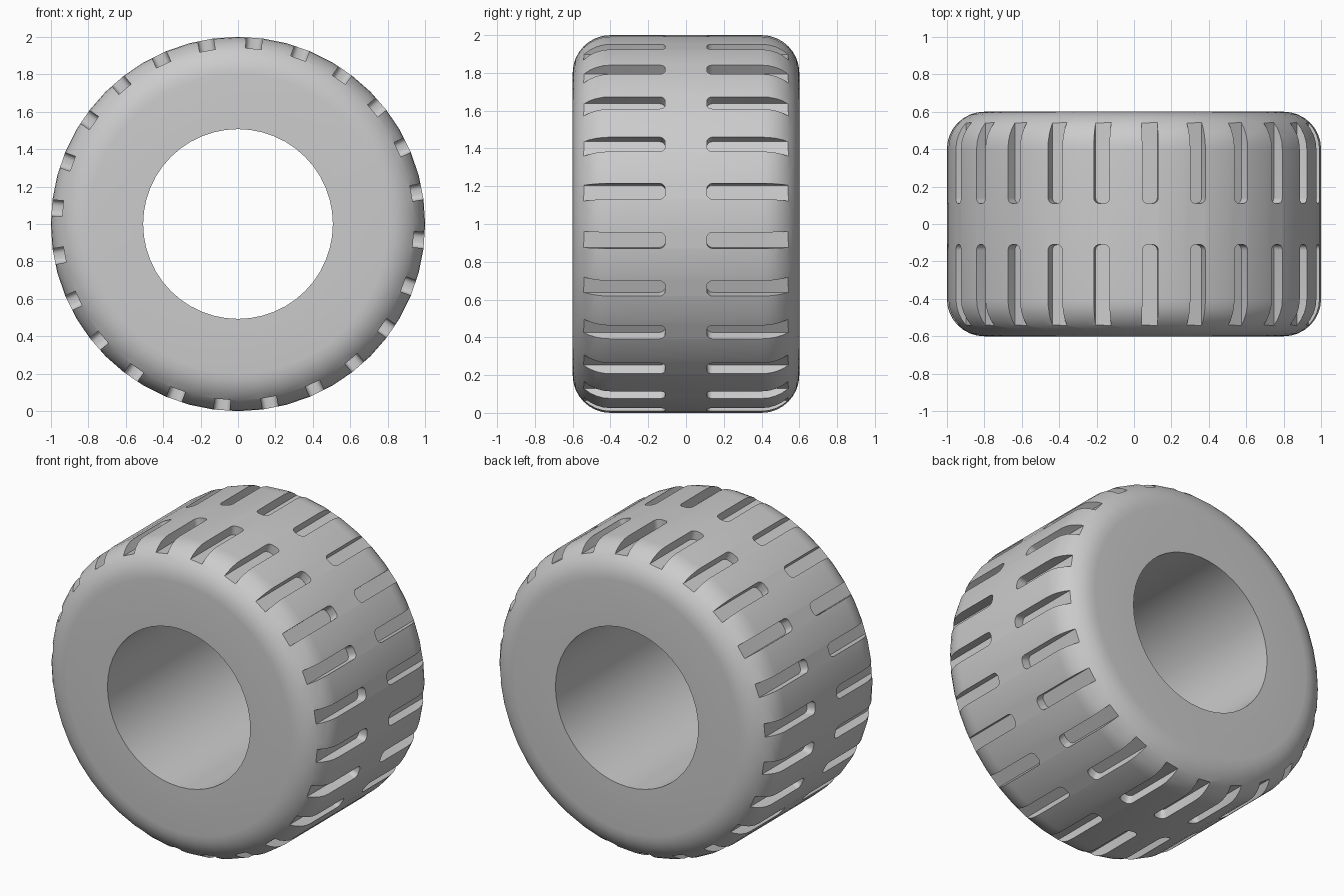
import bpy, bmesh
from math import pi, sin, cos, radians
from mathutils import Matrix, Vector

if "Cube" in bpy.data.objects:
    bpy.data.objects.remove(bpy.data.objects["Cube"], do_unlink=True)

RADIUS, HOLE, HALF_WIDTH, SHOULDER = 1.0, 0.507, 0.6, 0.2
SEGMENTS, SHOULDER_STEPS = 48, 8
SLOTS, SLOT_OFFSET = 24, 5
SLOT_WIDTH, SLOT_START, SLOT_FLOOR, SLOT_ROUND = 0.085, 0.11, 0.94, 0.03

rubber = bpy.data.materials.new("grey rubber")
rubber.use_nodes = True
colour = (0.6, 0.6, 0.6, 1)
rubber.diffuse_color = colour
rubber.node_tree.nodes["Principled BSDF"].inputs["Base Color"].default_value = colour


def make_object(name, bm):
    bmesh.ops.recalc_face_normals(bm, faces=bm.faces)
    mesh = bpy.data.meshes.new(name)
    bm.to_mesh(mesh)
    bm.free()
    mesh.materials.append(rubber)
    obj = bpy.data.objects.new(name, mesh)
    bpy.context.collection.objects.link(obj)
    obj.location.z = RADIUS
    return obj


def bridge(bm, ring_a, ring_b):
    for i in range(len(ring_a)):
        bm.faces.new((ring_a[i - 1], ring_a[i], ring_b[i], ring_b[i - 1]))


# Tyre body: rounded section turned about the y axis
half = [(HOLE, HALF_WIDTH)]
for i in range(SHOULDER_STEPS + 1):
    a = pi / 2 * i / SHOULDER_STEPS
    half.append((RADIUS - SHOULDER + SHOULDER * sin(a),
                 HALF_WIDTH - SHOULDER + SHOULDER * cos(a)))
section = half + [(r, -y) for r, y in reversed(half)]

bm = bmesh.new()
rings = []
for k in range(SEGMENTS):
    turn = Matrix.Rotation(2 * pi * k / SEGMENTS, 3, 'Y')
    rings.append([bm.verts.new(turn @ Vector((0, y, r))) for r, y in section])
for k in range(SEGMENTS):
    bridge(bm, rings[k - 1], rings[k])
tyre = make_object("tyre", bm)

# Tread slot cutters: blocks with a rounded inner end, open at the shoulder
end = [(SLOT_WIDTH / 2, HALF_WIDTH + 0.1)]
for i in range(5):
    a = pi / 2 * i / 4
    end.append((SLOT_WIDTH / 2 - SLOT_ROUND * (1 - cos(a)),
                SLOT_START + SLOT_ROUND * (1 - sin(a))))
outline = end + [(-x, y) for x, y in reversed(end)]

bm = bmesh.new()
for k in range(SLOTS):
    turn = Matrix.Rotation(radians(SLOT_OFFSET + k * 360 / SLOTS), 3, 'Y')
    for side in (-1, 1):
        floor, top = [[bm.verts.new(turn @ Vector((x, side * y, z))) for x, y in outline]
                      for z in (SLOT_FLOOR, RADIUS + 0.1)]
        bridge(bm, floor, top)
        bm.faces.new(floor)
        bm.faces.new(top)
cutter = make_object("slot_cutter", bm)
cutter.hide_render = True

# Cut the slots, then drop the cutter
cut = tyre.modifiers.new("tread slots", 'BOOLEAN')
cut.operation = 'DIFFERENCE'
cut.solver = 'EXACT'
cut.object = cutter
bpy.ops.object.select_all(action='DESELECT')
bpy.context.view_layer.objects.active = tyre
tyre.select_set(True)
bpy.ops.object.modifier_apply(modifier=cut.name)
bpy.data.objects.remove(cutter, do_unlink=True)
bpy.ops.object.shade_smooth_by_angle(angle=radians(30))
